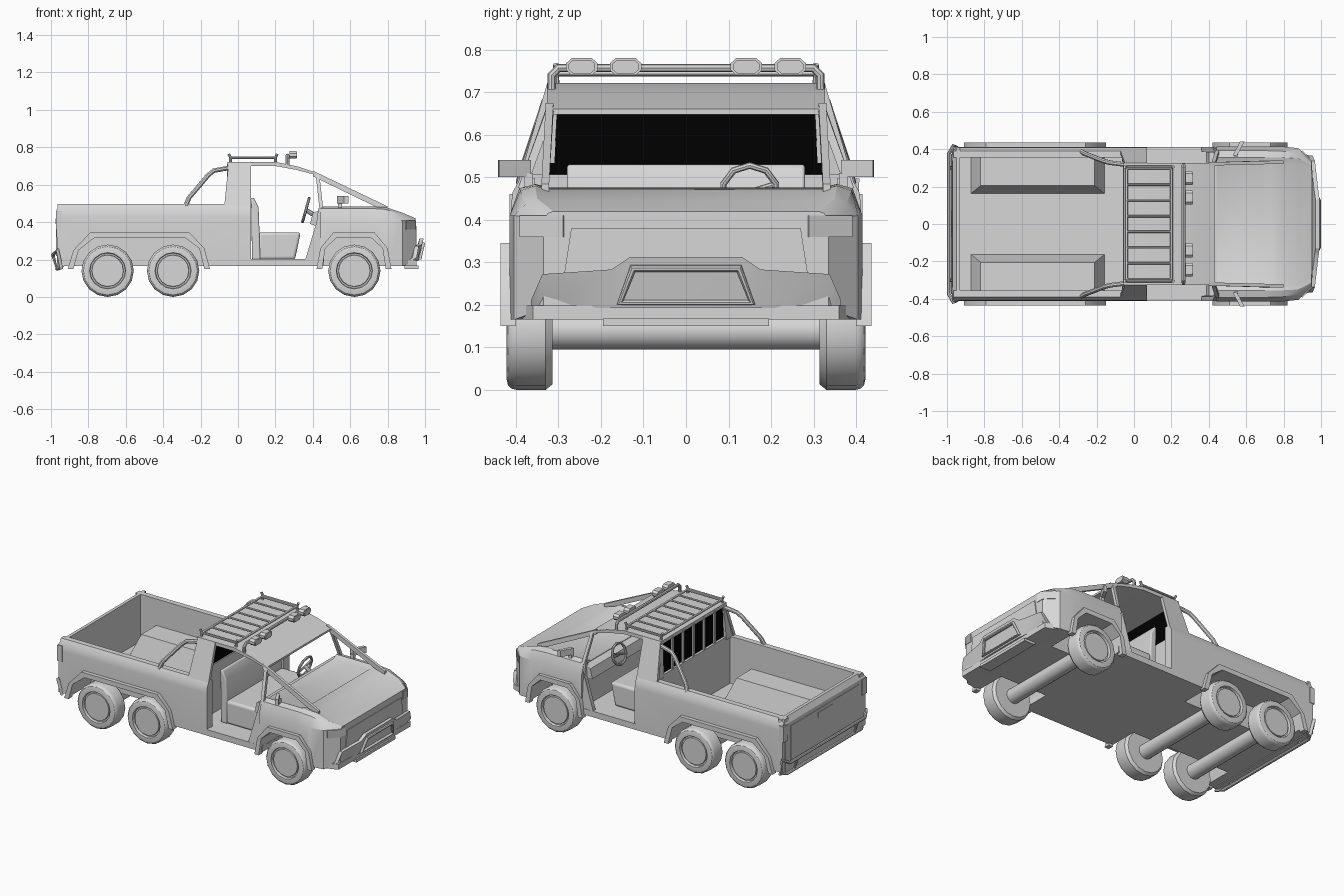
import bpy, bmesh
from math import pi
from mathutils import Matrix, Vector

if "Cube" in bpy.data.objects:
    bpy.data.objects.remove(bpy.data.objects["Cube"])


def material(name, value):
    m = bpy.data.materials.new(name)
    m.use_nodes = True
    m.diffuse_color = (value, value, value, 1)
    m.node_tree.nodes["Principled BSDF"].inputs["Base Color"].default_value = m.diffuse_color
    return m


GREY = material("light grey", 0.68)
BLACK = material("black", 0.0)
parts = []


def add(name, mesh, mat=GREY):
    mesh.materials.clear()
    mesh.materials.append(mat)
    ob = bpy.data.objects.new(name, mesh)
    bpy.context.scene.collection.objects.link(ob)
    parts.append(ob)
    return ob


def finish(name, bm, mat=GREY):
    bmesh.ops.recalc_face_normals(bm, faces=bm.faces)
    mesh = bpy.data.meshes.new(name)
    bm.to_mesh(mesh)
    bm.free()
    return add(name, mesh, mat)


def loft(name, rings, mat=GREY):
    """Closed solid through rings of equal length."""
    bm = bmesh.new()
    rows = [[bm.verts.new(p) for p in r] for r in rings]
    n = len(rows[0])
    for a, b in zip(rows, rows[1:]):
        for i in range(n):
            bm.faces.new((a[i], a[(i + 1) % n], b[(i + 1) % n], b[i]))
    bm.faces.new(rows[0])
    bm.faces.new(rows[-1])
    return finish(name, bm, mat)


def slab(name, pts, vec, mat=GREY):
    return loft(name, [pts, [Vector(p) + Vector(vec) for p in pts]], mat)


def box(name, lo, hi):
    (a, b, c), (d, e, f) = lo, hi
    return slab(name, [(a, b, c), (d, b, c), (d, e, c), (a, e, c)], (0, 0, f - c))


def tube(name, pts, r, cyclic=False):
    cu = bpy.data.curves.new(name, "CURVE")
    cu.dimensions = "3D"
    cu.bevel_depth, cu.bevel_resolution, cu.use_fill_caps = r, 2, True
    sp = cu.splines.new("POLY")
    sp.points.add(len(pts) - 1)
    for p, co in zip(sp.points, pts):
        p.co = (*co, 1)
    sp.use_cyclic_u = cyclic
    tmp = bpy.data.objects.new(name + "_path", cu)
    mesh = bpy.data.meshes.new_from_object(tmp)
    bpy.data.objects.remove(tmp)
    return add(name, mesh)


def pair(make, name, pts, extra):
    """Build a part on both sides of the truck."""
    out = []
    for s, side in ((-1, "near"), (1, "far")):
        e = (extra[0], s * extra[1], extra[2]) if isinstance(extra, tuple) else extra
        out.append(make(f"{name}_{side}", [(x, s * y, z) for x, y, z in pts], e))
    return out


def pair_box(name, lo, hi):
    (a, b, c), (d, e, f) = lo, hi
    pair(slab, name, [(a, b, c), (d, b, c), (d, e, c), (a, e, c)], (0, 0, f - c))


# Wheels and axles
TYRE = [(0, .314), (.127, .314), (.14, .33), (.14, .40), (.137, .411), (.129, .419),
        (.115, .422), (.097, .422), (.094, .405), (.086, .405), (.084, .415), (0, .415)]
for label, x in {"rear": -.697, "middle": -.347, "front": .622}.items():
    bm = bmesh.new()
    bmesh.ops.create_cone(bm, cap_ends=True, segments=16, radius1=.045, radius2=.045, depth=.64,
                          matrix=Matrix.Translation((x, 0, .14)) @ Matrix.Rotation(pi / 2, 4, "X"))
    finish(label + "_axle", bm)
    for s, side in ((-1, "near"), (1, "far")):
        bm = bmesh.new()
        vs = [bm.verts.new((x, s * y, .14 + r)) for r, y in TYRE]
        es = [bm.edges.new(e) for e in zip(vs, vs[1:])]
        bmesh.ops.spin(bm, geom=vs + es, cent=(x, 0, .14), axis=(0, 1, 0), angle=2 * pi, steps=16)
        bmesh.ops.remove_doubles(bm, verts=bm.verts, dist=.0005)
        finish(f"{label}_wheel_{side}", bm)

# Bed sides, floor and hollow wheel boxes
SECTION = [(.412, .165), (.412, .43), (.408, .465), (.39, .497), (.355, .497), (.355, .165)]
bed = pair(slab, "bed_side", [(-.965, y, z) for y, z in SECTION], (1.035, 0, 0))
bed.append(box("bed_floor", (-.95, -.356, .165), (-.03, .356, .2)))
rect = lambda a, b, c, d, z: [(a, c, z), (b, c, z), (b, d, z), (a, d, z)]
for s, side in ((-1, "near"), (1, "far")):
    bed.append(loft("wheel_box_" + side, [rect(-.876, -.155, s * .16, s * .356, .19),
                                          rect(-.82, -.21, s * .205, s * .356, .33)]))

# Front body: cowl, hood and fenders
FRONT = [(.44, [(.32, .468), (.355, .484), (.392, .474), (.415, .41), (.415, .165)]),
         (.69, [(.32, .468), (.355, .484), (.392, .474), (.415, .41), (.415, .165)]),
         (.70, [(.32, .476), (.355, .484), (.392, .474), (.415, .41), (.415, .165)]),
         (.79, [(.32, .468), (.355, .480), (.390, .468), (.415, .41), (.415, .165)]),
         (.88, [(.32, .444), (.350, .450), (.377, .437), (.405, .41), (.405, .165)]),
         (.95, [(.29, .419), (.312, .42), (.325, .415), (.335, .40), (.335, .19)])]
body = loft("front_body", [[(x, y, z) for y, z in h] + [(x, -y, z) for y, z in reversed(h)]
                           for x, h in FRONT])


# Wheel arch flares, each with the wheel well cut behind it
def flare(name, outer, depth, targets):
    mid = (outer[0][0] + outer[-1][0]) / 2
    half = outer[-1][0] - mid
    inner = [(mid + (x - mid) * (half - .03) / half, z - .03 if z > .3 else z) for x, z in outer]
    pair(slab, name, [(x, .40, z) for x, z in outer + inner[::-1]], (0, .036, 0))
    shape = [(inner[0][0], .1)] + inner + [(inner[-1][0], .1)]
    for c in pair(slab, "well_cutter", [(x, depth, z) for x, z in shape], (0, .5 - depth, 0)):
        parts.remove(c)
        c.hide_render = True
        for ob in targets:
            m = ob.modifiers.new("well", "BOOLEAN")
            m.operation, m.object, m.solver = "DIFFERENCE", c, "EXACT"
            bpy.context.view_layer.objects.active = ob
            bpy.ops.object.modifier_apply(modifier="well")
        bpy.data.objects.remove(c)


flare("rear_flare", [(-.91, .15), (-.88, .25), (-.79, .345), (-.26, .345), (-.18, .26), (-.15, .15)], .225, bed)
flare("front_flare", [(.42, .15), (.44, .26), (.51, .345), (.73, .345), (.80, .26), (.82, .15)], .22, [body])

# Tailgate and tail lamps
slab("tailgate", [(-.968, -.408, .16), (-.97, -.408, .465), (-.95, -.39, .497),
                  (-.93, -.39, .497), (-.93, -.408, .16)], (0, .798, 0))
for part, low, high in (("panel", .22, .44), ("handle", .39, .42)):
    width = .34 if part == "panel" else .07
    box("tailgate_" + part, (-.972 - (part == "handle") * .003, -width, low), (-.966, width, high))
pair_box("tail_lamp", (-.974, .37, .36), (-.94, .415, .46))

# Cab shell: floor, sills, rear wall, pillars and roof
box("cab_floor", (-.05, -.40, .165), (.46, .40, .2))
pair_box("door_sill", (.06, .37, .165), (.46, .413, .203))
box("cab_rear_wall", (-.06, -.36, .2), (-.03, .36, .507))
pair(slab, "rear_pillar", [(-.075, .40, .47), (.07, .40, .47), (.07, .327, .72), (-.05, .327, .72)], (0, -.02, 0))
slab("rear_window", [(-.045, -.325, .49), (-.045, .325, .49), (-.045, .305, .705), (-.045, -.305, .705)],
     (.008, 0, 0), BLACK)
pair(slab, "window_jamb", [(-.065, .312, .49), (-.065, .385, .49), (-.05, .32, .71), (-.05, .30, .71)], (.025, 0, 0))
for i in range(5):
    y = (i - 2) * .105
    box(f"window_slat_{i + 1}", (-.058, y - .008, .49), (-.046, y + .008, .71))
slab("roof", [(x, -.327, z) for x, z in
              [(-.055, .722), (.2, .722), (.32, .697), (.43, .66), (.43, .648),
               (.31, .68), (.2, .70), (-.055, .70)]], (0, .654, 0))
pair(slab, "windscreen_pillar", [(.40, .33, .675), (.80, .34, .484), (.80, .34, .465), (.73, .34, .485),
                                 (.40, .33, .645)], (0, -.018, 0))
pair(slab, "quarter_post", [(.415, .33, .66), (.435, .33, .655), (.455, .395, .475), (.435, .395, .475)], (0, -.02, 0))
pair(slab, "kick_panel", [(.36, .412, .165), (.36, .412, .20), (.39, .412, .30), (.42, .412, .40),
                          (.43, .39, .475), (.46, .39, .475), (.46, .412, .165)], (0, -.025, 0))

# Interior: dashboard, bench and steering wheel
slab("dashboard", [(.385, -.385, .39), (.40, -.385, .45), (.45, -.385, .468), (.45, -.385, .37)], (0, .77, 0))
cushions = [slab("seat_cushion", [(.11, -.28, .2), (.305, -.28, .2), (.335, -.28, .345), (.11, -.28, .345)],
                 (0, .56, 0)),
            slab("seat_back", [(.075, -.28, .2), (.12, -.28, .2), (.11, -.28, .48), (.085, -.28, .53),
                               (.07, -.28, .53)], (0, .56, 0))]
for ob in cushions:
    b = ob.modifiers.new("round", "BEVEL")
    b.width, b.segments = .015, 3
tilt = Matrix.Translation((.363, .15, .465)) @ Matrix.Rotation(-1.3, 4, "Y")
rim = [tilt @ (Matrix.Rotation(i * pi / 5, 4, "Z") @ Vector((.065, 0, 0))) for i in range(10)]
tube("steering_wheel", rim, .008, True)
tube("steering_spoke", [rim[2], tilt @ Vector((0, 0, 0)), rim[7]], .007)
tube("steering_column", [(.363, .15, .465), (.42, .15, .43)], .012)

# Mirrors
pair(slab, "mirror", [(.55, .365, .50), (.59, .44, .50), (.59, .44, .54), (.55, .365, .54)], (-.022, .002, 0))
pair_box("mirror_arm", (.535, .36, .47), (.555, .38, .51))

# Nose: grille plate, lamps, bumper and guard
slab("grille_plate", [(.948, -.27, .38), (.948, .27, .38), (.948, .29, .25), (.948, -.29, .25)], (.007, 0, 0))
pair(slab, "headlamp", [(.948, .285, .41), (.948, .333, .41), (.895, .388, .41), (.895, .388, .36),
                        (.948, .333, .36), (.948, .285, .36)], (.005, .004, 0))
BUMPER = [(.365, .955, .21), (.338, .967, .272), (.175, .986, .283), (.132, .992, .312)]
stations = [(-y, x, z) for y, x, z in BUMPER] + BUMPER[::-1]
loft("front_bumper", [[(x - .05, y, .192), (x - .027, y, .192), (x, y, z), (x - .022, y, z)]
                      for y, x, z in stations])
tube("bumper_guard", [(.972, -.155, .205), (.99, -.125, .285), (.99, .125, .285), (.972, .155, .205)], .01, True)
slab("bumper_skirt", [(.87, -.39, .165), (.955, -.36, .165), (.955, .36, .165), (.87, .39, .165)], (0, 0, .033))
box("skid_plate", (.89, -.195, .15), (.965, .195, .168))

# Rear bumper tubes
tube("rear_bumper", [(-.945, -.41, .155), (-.968, -.37, .15), (-.968, .37, .15), (-.945, .41, .155),
                     (-.965, .42, .25), (-.99, .375, .225), (-.99, -.375, .225), (-.965, -.42, .25)], .01, True)
pair(tube, "bumper_bracket", [(-.93, .3, .19), (-.968, .3, .15), (-.99, .3, .225)], .009)

# Bed bars, roof rack and spot lights
pair(tube, "bed_bar", [(-.28, .388, .485), (-.262, .376, .53), (-.16, .336, .65), (-.13, .328, .675),
                       (-.05, .318, .69)], .013)
pair(tube, "rack_rail", [(-.05, .305, .765), (-.04, .305, .745), (.2, .305, .745), (.21, .305, .765)], .008)
for i, x in enumerate((-.04, .2)):
    tube(f"rack_crossbar_{i + 1}", [(x, -.305, .72), (x, -.305, .743), (x, .305, .743), (x, .305, .72)], .008)
for i in range(8):
    y = (i - 3.5) * .084
    tube(f"rack_slat_{i + 1}", [(-.04, y, .743), (.2, y, .743)], .006)
tube("light_bar", [(.265, -.316, .695), (.265, -.316, .74), (.265, -.30, .757), (.265, .30, .757),
                   (.265, .316, .74), (.265, .316, .695)], .01)
OCTAGON = [(-.037, -.008), (-.024, -.02), (.024, -.02), (.037, -.008),
           (.037, .008), (.024, .02), (-.024, .02), (-.037, .008)]
for i, y in enumerate((-.245, -.142, .142, .245)):
    slab(f"spot_light_{i + 1}", [(.275, y + a, .76 + b) for a, b in OCTAGON], (.037, 0, 0))
    slab(f"spot_lens_{i + 1}", [(.311, y + a * .85, .76 + b * .8) for a, b in OCTAGON], (.005, 0, 0))

# Smooth rounded parts, keeping hard edges crisp
bpy.ops.object.select_all(action="DESELECT")
for ob in parts:
    ob.select_set(True)
bpy.context.view_layer.objects.active = parts[0]
bpy.ops.object.shade_smooth_by_angle(angle=.55)
